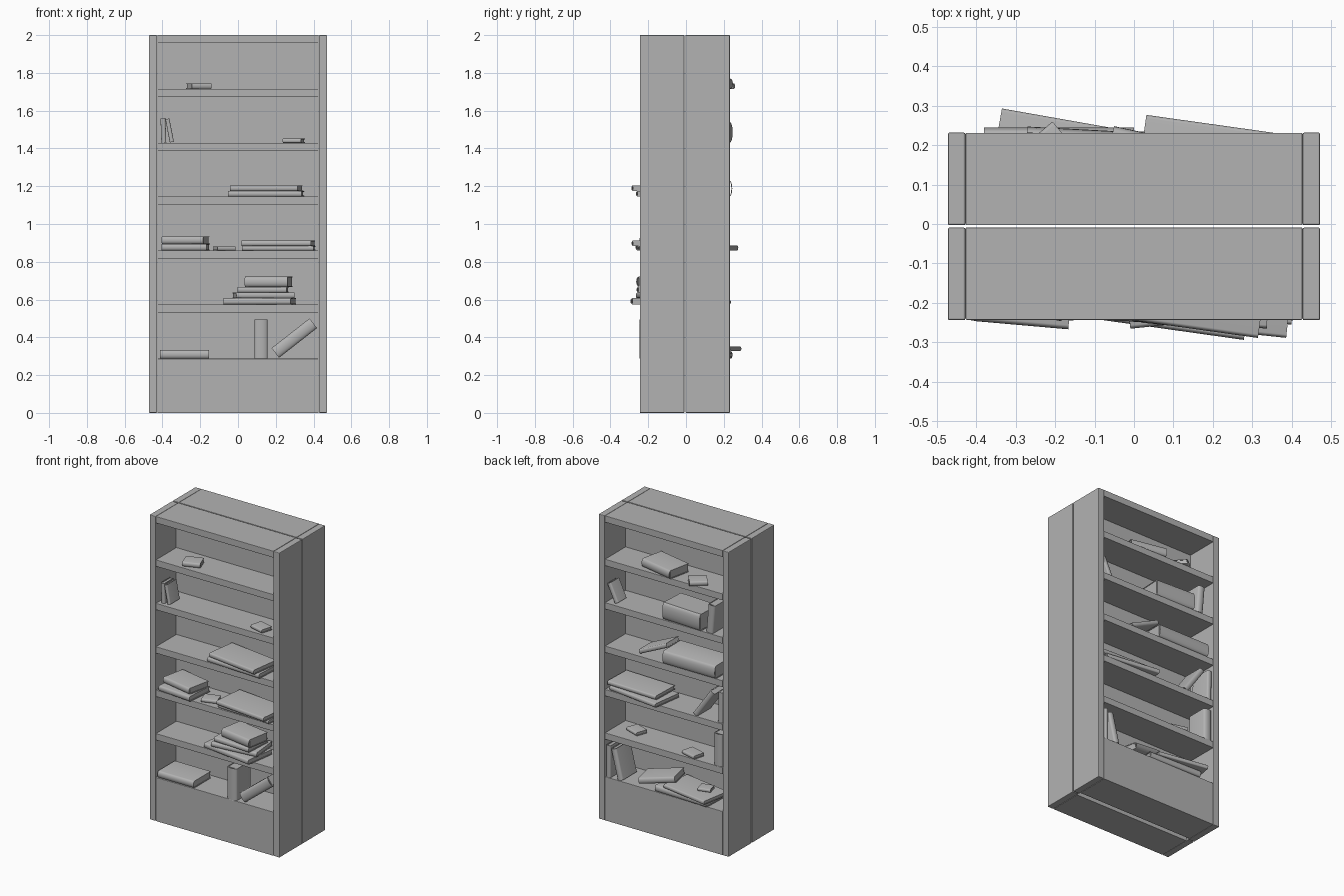
import bpy
import bmesh
from math import radians, sin, cos, pi
from mathutils import Matrix, Vector

cube = bpy.data.objects.get("Cube")
if cube:
    bpy.data.objects.remove(cube, do_unlink=True)

grey = bpy.data.materials.new("plain_grey")
grey.use_nodes = True
colour = (0.45, 0.45, 0.45, 1)
grey.diffuse_color = colour
grey.node_tree.nodes["Principled BSDF"].inputs["Base Color"].default_value = colour


def finish(name, bm, bevel=0):
    bmesh.ops.recalc_face_normals(bm, faces=bm.faces)
    mesh = bpy.data.meshes.new(name)
    bm.to_mesh(mesh)
    bm.free()
    mesh.materials.append(grey)
    ob = bpy.data.objects.new(name, mesh)
    bpy.context.collection.objects.link(ob)
    if bevel:
        mod = ob.modifiers.new("soft_edges", 'BEVEL')
        mod.width = bevel
        mod.segments = 2
    return ob


def add_box(bm, lo, hi):
    lo, hi = Vector(lo), Vector(hi)
    mat = Matrix.Translation((lo + hi) / 2) @ Matrix.Diagonal((*(hi - lo), 1))
    bmesh.ops.create_cube(bm, size=1, matrix=mat)


def box(name, lo, hi, bevel=0.002):
    bm = bmesh.new()
    add_box(bm, lo, hi)
    return finish(name, bm, bevel)


# Bookcase: two open cases standing back to back
WALL, INNER = 0.472, 0.427
MID, DEPTH = -0.006, 0.238
SHELVES = [0.575, 0.86, 1.145, 1.43, 1.715, 2.0]
S0, S1, S2, S3, S4, S5 = [0.287] + SHELVES[:5]
for side, face in ((-1, "front"), (1, "back")):
    def span(name, x0, x1, near, far, z0, z1, bevel=0.002):
        ys = sorted((MID + side * near, MID + side * far))
        box(f"{face}_{name}", (x0, ys[0], z0), (x1, ys[1], z1), bevel)

    span("right_side", -WALL, -INNER - 0.001, 0.003, DEPTH, 0, 2, 0.004)
    span("left_side", INNER + 0.001, WALL, 0.003, DEPTH, 0, 2, 0.004)
    span("back_panel", -INNER, INNER, 0.015, 0.025, 0.01, 1.98, 0)
    span("base", -INNER, INNER, 0.015, DEPTH - 0.001, 0, S0)
    for i, z in enumerate(SHELVES):
        near = 0.003 if z == 2 else 0.02
        span(f"shelf_{i + 1}", -INNER, INNER, near, DEPTH - 0.001, z - 0.043, z)


# Book: rounded spine along x facing -y, two covers and a page block
def book(name, x, y, z, length, depth, thick, turn=0, tilt=0, back=False):
    bm = bmesh.new()
    h, d, cover = thick / 2, depth / 2, min(0.005, thick / 5)
    bulge = min(h * 0.6, 0.015)
    arc = [(pi / 2 + pi * k / 8) for k in range(9)]
    outer = [(-d + bulge + bulge * cos(a), h * sin(a)) for a in arc]
    inner = [(-d + bulge + (bulge - cover) * cos(a), (h - cover) * sin(a)) for a in arc]
    loop = [(d, h)] + outer + [(d, -h), (d, cover - h)] + inner[::-1] + [(d, h - cover)]
    rim = [bm.verts.new((-length / 2, u, v)) for u, v in loop]
    end = bmesh.ops.extrude_face_region(bm, geom=[bm.faces.new(rim)])
    moved = [v for v in end["geom"] if isinstance(v, bmesh.types.BMVert)]
    bmesh.ops.translate(bm, verts=moved, vec=(length, 0, 0))
    trim = 0.003
    add_box(bm, (trim - length / 2, bulge - d, cover - h), (length / 2 - trim, d - trim, h - cover))
    ob = finish(name, bm)
    flip = Matrix.Rotation(pi if back else 0, 4, 'Z')
    lean = Matrix.Rotation(radians(-tilt), 4, 'Y')
    spin = Matrix.Rotation(radians(turn), 4, 'Z')
    ob.matrix_world = Matrix.Translation((x, y, z)) @ spin @ lean @ flip
    bpy.ops.object.select_all(action='DESELECT')
    ob.select_set(True)
    bpy.context.view_layer.objects.active = ob
    bpy.ops.object.shade_smooth_by_angle(angle=radians(35))


def flat(name, x, y, shelf, length, depth, thick, turn=0, back=False):
    book(name, x, y, shelf + thick / 2, length, depth, thick, turn, 0, back)


# Books on the front shelves
flat("front_small_book_top", -0.207, -0.17, S5, 0.11, 0.09, 0.03, 20)
book("front_upright_book_a", -0.395, -0.17, S4 + 0.065, 0.13, 0.10, 0.026, 0, 92)
book("front_upright_book_b", -0.362, -0.17, S4 + 0.065, 0.125, 0.10, 0.022, 0, 101)
flat("front_small_book_upper", 0.295, -0.18, S4, 0.10, 0.08, 0.022, -15)
flat("front_wide_book_lower", 0.148, -0.145, S3, 0.39, 0.22, 0.03, -3)
flat("front_wide_book_upper", 0.150, -0.165, S3 + 0.03, 0.36, 0.20, 0.03, -8)
flat("front_stack_book_lower", -0.278, -0.162, S2, 0.24, 0.19, 0.035, -5)
flat("front_stack_book_upper", -0.278, -0.145, S2 + 0.035, 0.225, 0.16, 0.04, -12)
flat("front_small_book_middle", -0.073, -0.175, S2, 0.10, 0.08, 0.022, 18)
flat("front_broad_book_lower", 0.215, -0.145, S2, 0.38, 0.20, 0.024, -3)
flat("front_broad_book_upper", 0.213, -0.165, S2 + 0.024, 0.37, 0.21, 0.028, -6)
flat("front_pile_book_1", 0.115, -0.165, S1, 0.36, 0.21, 0.032, -8)
flat("front_pile_book_2", 0.135, -0.155, S1 + 0.032, 0.31, 0.19, 0.03, 6)
flat("front_pile_book_3", 0.133, -0.16, S1 + 0.062, 0.26, 0.19, 0.03, -3)
flat("front_pile_book_4", 0.162, -0.165, S1 + 0.092, 0.23, 0.16, 0.055, -10)
flat("front_lying_book", -0.283, -0.155, S0, 0.26, 0.18, 0.045, 0)
book("front_standing_book", 0.122, -0.17, S0 + 0.104, 0.208, 0.15, 0.07, 0, 90)
book("front_leaning_book", 0.298, -0.17, S0 + 0.109, 0.255, 0.15, 0.065, 0, 38)

# Books on the back shelves
flat("back_thick_book_top", 0.05, 0.145, S5, 0.24, 0.16, 0.055, -12, True)
flat("back_small_book_top", -0.22, 0.19, S5, 0.11, 0.09, 0.03, 40, True)
book("back_leaning_book_upper", 0.385, 0.17, S4 + 0.066, 0.13, 0.09, 0.03, 0, 65, True)
flat("back_thick_book_upper", -0.135, 0.15, S4, 0.28, 0.18, 0.11, -3, True)
book("back_upright_book_upper", -0.335, 0.165, S4 + 0.095, 0.185, 0.13, 0.05, 0, 95, True)
flat("back_round_book", -0.19, 0.15, S3, 0.38, 0.19, 0.085, 0, True)
book("back_propped_book", 0.09, 0.15, S3 + 0.065, 0.22, 0.13, 0.028, 0, 155, True)
flat("back_wide_book_lower", 0.20, 0.147, S2, 0.37, 0.21, 0.027, -8, True)
flat("back_wide_book_upper", 0.235, 0.13, S2 + 0.027, 0.36, 0.19, 0.027, -2, True)
book("back_slanted_book", -0.285, 0.155, S2 + 0.095, 0.22, 0.14, 0.035, 0, 125, True)
book("back_wall_book", -0.405, 0.155, S2 + 0.10, 0.20, 0.14, 0.035, 0, 91, True)
flat("back_small_book_left", 0.28, 0.11, S1, 0.10, 0.08, 0.022, -20, True)
flat("back_small_book_right", -0.18, 0.185, S1, 0.11, 0.08, 0.022, -15, True)
book("back_standing_book", -0.39, 0.16, S1 + 0.105, 0.21, 0.14, 0.06, 0, 90, True)
book("back_upright_book_a", 0.405, 0.155, S0 + 0.105, 0.21, 0.15, 0.03, 0, 90, True)
book("back_upright_book_b", 0.345, 0.155, S0 + 0.10, 0.20, 0.15, 0.04, 0, 76, True)
flat("back_bottom_book_1", -0.13, 0.14, S0, 0.38, 0.20, 0.04, -2, True)
flat("back_bottom_book_2", -0.185, 0.165, S0 + 0.04, 0.34, 0.20, 0.025, -10, True)
book("back_bottom_book_3", 0.08, 0.14, S0 + 0.063, 0.24, 0.15, 0.04, 12, 168, True)
flat("back_small_book_bottom", -0.25, 0.15, S0 + 0.065, 0.08, 0.07, 0.02, 15, True)
